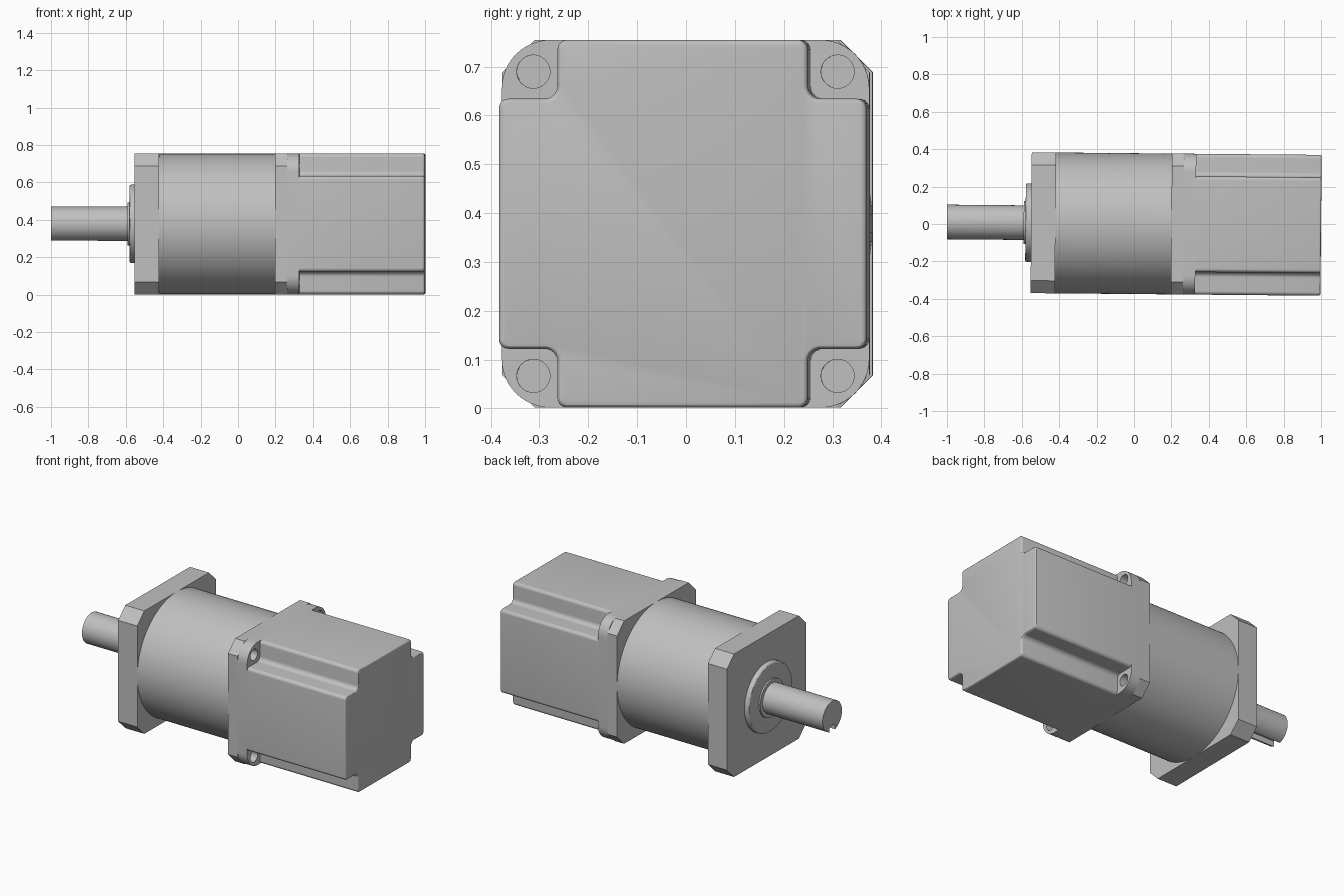
import bpy
import bmesh
from math import cos, sin, pi, radians
from mathutils import Matrix, Vector

if "Cube" in bpy.data.objects:
    bpy.data.objects.remove(bpy.data.objects["Cube"])

steel = bpy.data.materials.new("light grey metal")
steel.use_nodes = True
GREY = (0.527, 0.527, 0.527, 1)
steel.diffuse_color = GREY
steel.node_tree.nodes["Principled BSDF"].inputs["Base Color"].default_value = GREY

# The whole unit lies along x with a very slight yaw
MID_Z = 0.378
HALF = 0.3765
PLACE = Matrix.Translation((0, 0.002, MID_Z)) @ Matrix.Rotation(-0.009, 4, "Z")


def circle(r, n=96, cy=0, cz=0):
    return [(cy + r * cos(2 * pi * i / n), cz + r * sin(2 * pi * i / n)) for i in range(n)]


def rounded(corners, steps=8):
    """Round each right-angled corner (y, z, radius)."""
    out = []
    for i, (y, z, r) in enumerate(corners):
        p = Vector((y, z))
        d1 = (Vector(corners[i - 1][:2]) - p).normalized()
        d2 = (Vector(corners[(i + 1) % len(corners)][:2]) - p).normalized()
        c = p + (d1 + d2) * r
        for k in range(steps + 1):
            t = pi / 2 * k / steps
            out.append(tuple(c - r * (cos(t) * d2 + sin(t) * d1)))
    return out


def four_way(points):
    """Repeat a corner's points by quarter turns."""
    out = []
    for turn in range(4):
        for y, z, *rest in points:
            for _ in range(turn):
                y, z = -z, y
            out.append((y, z, *rest))
    return out


def prism(name, outline, x0, x1, bevel_x=None, bevel=0.01):
    """Extrude a (y, z) outline along x, optionally rounding one end."""
    bm = bmesh.new()
    ends = [[bm.verts.new((x, y, z)) for y, z in outline] for x in (x0, x1)]
    bm.faces.new(ends[0])
    bm.faces.new(ends[1])
    n = len(outline)
    for i in range(n):
        j = (i + 1) % n
        bm.faces.new((ends[0][i], ends[0][j], ends[1][j], ends[1][i]))
    bmesh.ops.recalc_face_normals(bm, faces=bm.faces)
    if bevel_x is not None:
        rim = [e for e in bm.edges if all(abs(v.co.x - bevel_x) < 1e-5 for v in e.verts)]
        bmesh.ops.bevel(bm, geom=rim, offset=bevel, segments=3, profile=0.5, affect="EDGES")
    bm.transform(PLACE)
    mesh = bpy.data.meshes.new(name)
    bm.to_mesh(mesh)
    bm.free()
    mesh.materials.append(steel)
    obj = bpy.data.objects.new(name, mesh)
    bpy.context.collection.objects.link(obj)
    return obj


def activate(obj):
    bpy.ops.object.select_all(action="DESELECT")
    obj.select_set(True)
    bpy.context.view_layer.objects.active = obj


def cut(obj, cutter):
    cutter.hide_render = True
    mod = obj.modifiers.new("cut", "BOOLEAN")
    mod.operation = "DIFFERENCE"
    mod.solver = "EXACT"
    mod.object = cutter
    activate(obj)
    bpy.ops.object.modifier_apply(modifier=mod.name)
    bpy.data.objects.remove(cutter)


# Chamfered square plates and the round gearbox between them
chamfered = four_way([(HALF, HALF - 0.067), (HALF - 0.067, HALF)])
parts = [
    prism("front_flange", chamfered, -0.55, -0.42),
    prism("gearbox_barrel", circle(HALF, 128), -0.42, 0.2),
    prism("rear_adapter_plate", chamfered, 0.2, 0.265),
]

# Motor flange with rounded corners and four bolt holes
motor_flange = prism("motor_flange", rounded(four_way([(HALF, HALF, 0.1)]), 12), 0.265, 0.33)
for y, z in four_way([(0.3115, 0.3115)]):
    cut(motor_flange, prism("bolt_hole_cutter", circle(0.034, 32, y, z), 0.268, 0.4))
parts.append(motor_flange)

# Motor body with a notch along each corner
NOTCH = 0.256
notched = four_way([(HALF, NOTCH, 0.02), (NOTCH, NOTCH, 0.027), (NOTCH, HALF, 0.02)])
parts.append(prism("motor_body", rounded(notched), 0.33, 1.0, bevel_x=1.0))

# Centring boss, bearing ring and output shaft
parts.append(prism("centring_boss", circle(0.21), -0.58, -0.55, bevel_x=-0.58))
parts.append(prism("bearing_ring", circle(0.115), -0.59, -0.575))
shaft = prism("output_shaft", circle(0.0925, 64), -1.0, -0.575)

# Keyway on the underside, open at the tip, with a round inner end
key = [(-0.026, -0.15), (0.026, -0.15), (0.026, -0.055), (-0.026, -0.055)]
cut(shaft, prism("keyway_cutter", key, -1.1, -0.75))
parts.append(shaft)

for obj in parts:
    activate(obj)
    bpy.ops.object.shade_smooth_by_angle(angle=radians(30))
